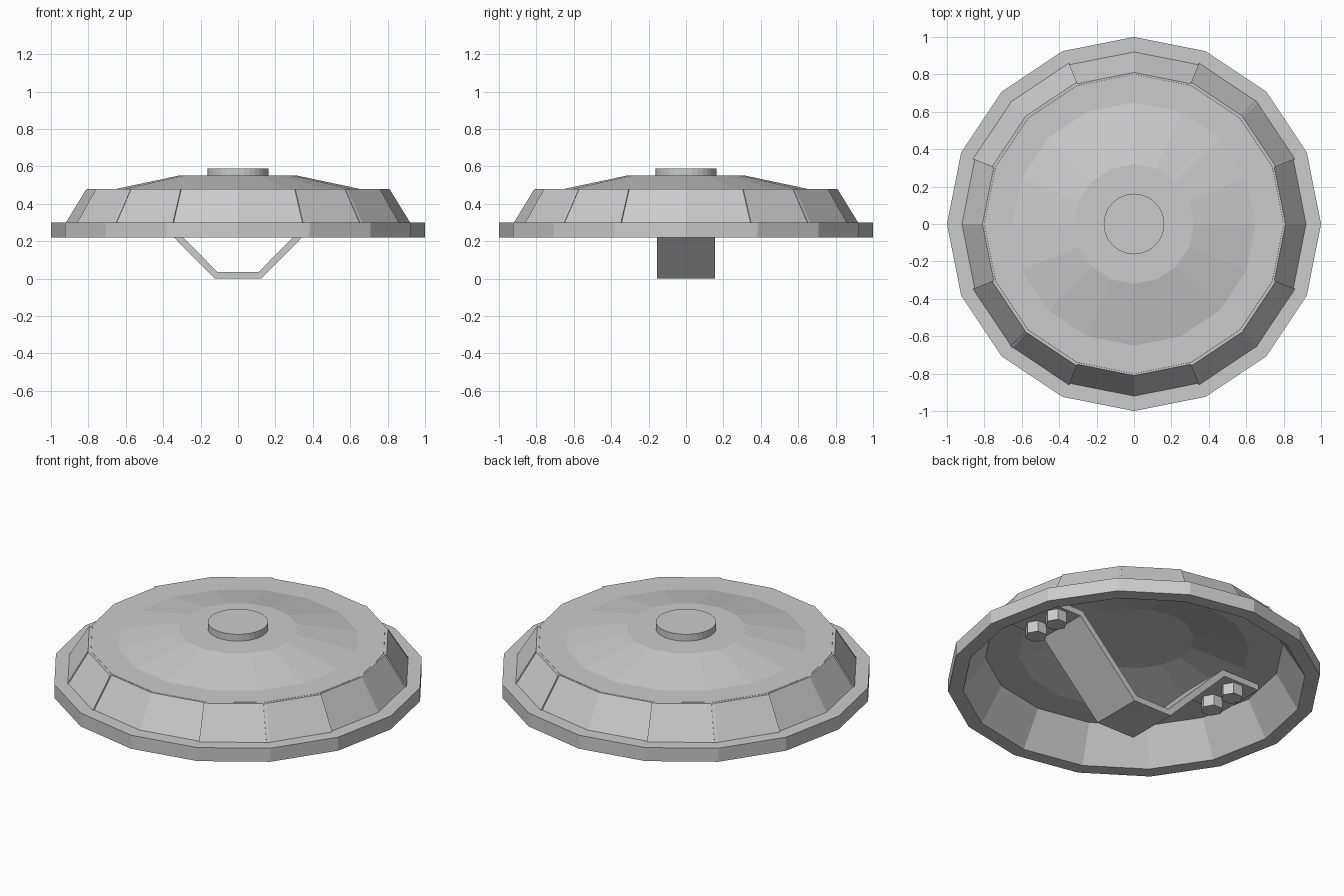
import bpy, bmesh
from math import sin, cos, pi, radians

cube = bpy.data.objects.get("Cube")
if cube:
    bpy.data.objects.remove(cube)

grey = bpy.data.materials.new("plain grey")
grey.use_nodes = True
colour = (0.6, 0.6, 0.6, 1)
grey.diffuse_color = colour
grey.node_tree.nodes["Principled BSDF"].inputs["Base Color"].default_value = colour

SIDES = 16


def finish(name, bm):
    bmesh.ops.recalc_face_normals(bm, faces=bm.faces)
    mesh = bpy.data.meshes.new(name)
    bm.to_mesh(mesh)
    bm.free()
    mesh.materials.append(grey)
    obj = bpy.data.objects.new(name, mesh)
    bpy.context.collection.objects.link(obj)
    return obj


def lathe(name, profile, sides):
    """Turn an (r, z) profile about z; points at r = 0 become poles."""
    bm = bmesh.new()
    rings = []
    for r, z in profile:
        if r == 0:
            rings.append([bm.verts.new((0, 0, z))] * sides)
        else:
            rings.append([bm.verts.new((r * cos(2 * pi * i / sides),
                                        r * sin(2 * pi * i / sides), z))
                          for i in range(sides)])
    for a, b in zip(rings, rings[1:]):
        for i in range(sides):
            j = (i + 1) % sides
            quad = list(dict.fromkeys((a[i], a[j], b[j], b[i])))
            bm.faces.new(quad)
    return finish(name, bm)


def prism(name, x, y, z, radius, height, sides):
    obj = lathe(name, [(0, 0), (radius, 0), (radius, height), (0, height)], sides)
    obj.location = (x, y, z)
    return obj


def wall_panel(name, start, end, lift):
    """Sloped plate covering one side of the wall."""
    bm = bmesh.new()
    rows = []
    for r, z in ((0.92 + lift, 0.30), (0.81 + lift, 0.479),
                 (0.77, 0.479), (0.88, 0.30)):
        rows.append([bm.verts.new((r * cos(a), r * sin(a), z)) for a in (start, end)])
    for a, b in zip(rows, rows[1:] + rows[:1]):
        bm.faces.new((a[0], a[1], b[1], b[0]))
    for k in (0, 1):
        bm.faces.new([row[k] for row in rows])
    return finish(name, bm)


# Hollow domed shell with its flat rim
lathe("domed_shell", [
    (0, 0.55), (0.32, 0.55), (0.65, 0.48), (0.80, 0.48), (0.91, 0.30),
    (1.0, 0.30), (1.0, 0.22), (0.92, 0.22), (0.80, 0.42), (0.62, 0.42),
    (0.32, 0.50), (0, 0.50)], SIDES)

# Wall panels, the diagonal ones standing slightly proud
step = 2 * pi / SIDES
for i in range(SIDES):
    proud = i % 4 in (1, 2)
    extra = radians(0.5) if proud else 0
    wall_panel(f"wall_panel_{i + 1}", i * step - extra, (i + 1) * step + extra,
               0.008 if proud else 0)

# Round cap on the crown
prism("top_cap", 0, 0, 0.54, 0.162, 0.05, 32)

# Bent strap handle underneath
half = [(0.125, 0.0), (0.505, 0.385), (0.74, 0.385),
        (0.74, 0.42), (0.49, 0.42), (0.11, 0.035)]
bottom, top = half[:3], half[3:]
left = [(-x, z) for x, z in reversed(bottom)] + bottom
right = [(-x, z) for x, z in top] + top[::-1]
bm = bmesh.new()
grid = [[[bm.verts.new((x, y, z)) for x, z in row] for row in (left, right)]
        for y in (-0.155, 0.155)]
front, back = grid
for i in range(len(left) - 1):
    for side in grid:
        bm.faces.new((side[0][i], side[0][i + 1], side[1][i + 1], side[1][i]))
    for level in (0, 1):
        bm.faces.new((front[level][i], front[level][i + 1],
                      back[level][i + 1], back[level][i]))
for i in (0, -1):
    bm.faces.new((front[0][i], front[1][i], back[1][i], back[0][i]))
finish("strap_handle", bm)

# Hexagonal bolts holding the strap ends
for x, side in ((0.615, "left"), (-0.615, "right")):
    for y, end in ((-0.083, "front"), (0.083, "back")):
        prism(f"bolt_{side}_{end}", x, y, 0.32, 0.06, 0.07, 6)
